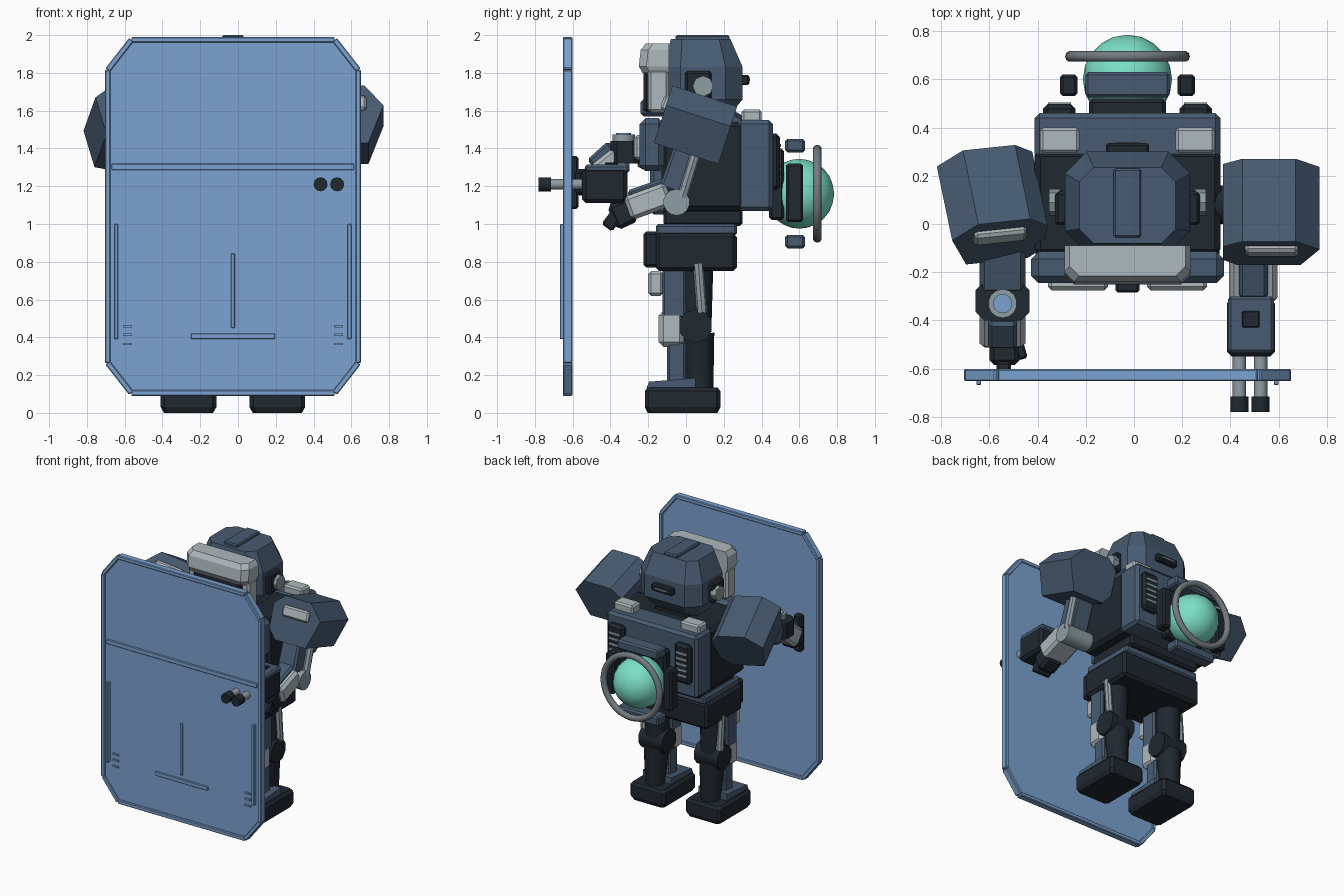
import bpy, bmesh, math
from mathutils import Vector, Matrix, Euler

if "Cube" in bpy.data.objects:
    bpy.data.objects.remove(bpy.data.objects["Cube"])

CX = -0.027  # body centre line


def material(name, rgb):
    m = bpy.data.materials.new(name)
    m.diffuse_color = (*rgb, 1)
    m.use_nodes = True
    m.node_tree.nodes["Principled BSDF"].inputs["Base Color"].default_value = m.diffuse_color
    return m


SLATE = material("slate_blue", (0.063, 0.105, 0.165))
DARK = material("near_black", (0.014, 0.021, 0.030))
LIGHT = material("light_grey", (0.42, 0.48, 0.51))
GREY = material("mid_grey", (0.17, 0.20, 0.22))
STEEL = material("pale_steel", (0.27, 0.34, 0.37))
BLUE = material("shield_blue", (0.20, 0.36, 0.63))
TEAL = material("glow_teal", (0.20, 0.75, 0.57))


def finish(name, bm, mat, bevel=0.0, matrix=None, smooth=False):
    if matrix is not None:
        bm.transform(matrix)
    bmesh.ops.recalc_face_normals(bm, faces=bm.faces)
    if bevel:
        bmesh.ops.bevel(bm, geom=bm.edges[:], offset=bevel, segments=1, affect='EDGES')
    for f in bm.faces:
        f.smooth = smooth
    me = bpy.data.meshes.new(name)
    bm.to_mesh(me)
    bm.free()
    me.materials.append(mat)
    ob = bpy.data.objects.new(name, me)
    bpy.context.collection.objects.link(ob)
    return ob


def box(name, x, y, z, mat, bevel=0.01):
    """Bevelled box from (min, max) ranges."""
    bm = bmesh.new()
    bmesh.ops.create_cube(bm, size=1)
    size = [r[1] - r[0] for r in (x, y, z)]
    mid = [(r[1] + r[0]) / 2 for r in (x, y, z)]
    m = Matrix.Translation(mid) @ Matrix.Diagonal((*size, 1))
    return finish(name, bm, mat, bevel, m)


def mid_box(name, half, y, z, mat, bevel=0.01):
    return box(name, (CX - half, CX + half), y, z, mat, bevel)


def pair(name, u, y, z, mat, bevel=0.01):
    """Two boxes mirrored about the body centre line."""
    box(name + "_right", (CX + u[0], CX + u[1]), y, z, mat, bevel)
    box(name + "_left", (CX - u[1], CX - u[0]), y, z, mat, bevel)


def frame(a, b):
    """Matrix at the middle of a-b with local z along it and local x near world x."""
    a, b = Vector(a), Vector(b)
    d = (b - a).normalized()
    s = Vector((1, 0, 0))
    if abs(d.x) > 0.9:
        s = Vector((0, 1, 0))
    s = (s - d * s.dot(d)).normalized()
    m = Matrix((s, d.cross(s), d)).transposed().to_4x4()
    m.translation = (a + b) / 2
    return m, (b - a).length


def beam(name, a, b, w, h, mat, bevel=0.01):
    m, n = frame(a, b)
    bm = bmesh.new()
    bmesh.ops.create_cube(bm, size=1)
    bm.transform(Matrix.Diagonal((w, h, n, 1)))
    return finish(name, bm, mat, bevel, m)


def rod(name, a, b, r, mat, r2=None, seg=12, smooth=True):
    m, n = frame(a, b)
    bm = bmesh.new()
    bmesh.ops.create_cone(bm, cap_ends=True, segments=seg, radius1=r,
                          radius2=r if r2 is None else r2, depth=n, matrix=m)
    ob = finish(name, bm, mat, smooth=False)
    for p in ob.data.polygons:
        p.use_smooth = smooth and len(p.vertices) == 4
    ob.data.set_sharp_from_angle(angle=math.radians(40))
    return ob


def loft(name, rings, mat, bevel=0.0, matrix=None):
    bm = bmesh.new()
    vs = [[bm.verts.new(p) for p in r] for r in rings]
    n = len(vs[0])
    for a, b in zip(vs, vs[1:]):
        for i in range(n):
            bm.faces.new((a[i], a[(i + 1) % n], b[(i + 1) % n], b[i]))
    bm.faces.new(vs[0][::-1])
    bm.faces.new(vs[-1])
    return finish(name, bm, mat, bevel, matrix)


def octagon(x0, x1, y0, y1, cx, cy):
    return [(x0 + cx, y0), (x1 - cx, y0), (x1, y0 + cy), (x1, y1 - cy),
            (x1 - cx, y1), (x0 + cx, y1), (x0, y1 - cy), (x0, y0 + cy)]


# Shield: panel, rim segments, raised ribs
outline = octagon(-0.69, 0.637, 0.105, 1.975, 0.125, 0.16)
loft("shield_panel", [[(x, y, z) for x, z in outline] for y in (-0.61, -0.638)], BLUE)
for i, p in enumerate(outline):
    q = outline[(i + 1) % 8]
    m, n = frame((p[0], -0.625, p[1]), (q[0], -0.625, q[1]))
    vertical = abs(p[0] - q[0]) < 0.01
    beam("shield_rim_%d" % i, (p[0], -0.627, p[1]), (q[0], -0.627, q[1]),
         0.03 if not abs(p[1] - q[1]) < 0.01 else 0.05,
         0.05 if not abs(p[1] - q[1]) < 0.01 else 0.03, BLUE, 0.005)
box("shield_cross_rail", (-0.67, 0.615), (-0.646, -0.63), (1.285, 1.32), BLUE, 0.004)
pair("shield_side_rib", (0.607, 0.627), (-0.667, -0.63), (0.39, 1.0), BLUE, 0.003)
mid_box("shield_center_rib", 0.01, (-0.65, -0.63), (0.45, 0.845), BLUE, 0.003)
mid_box("shield_lower_rib", 0.222, (-0.65, -0.63), (0.39, 0.42), BLUE, 0.003)
for i, z in enumerate((0.365, 0.413, 0.458)):
    pair("shield_notch_%d" % i, (0.535, 0.582), (-0.646, -0.63), (z - 0.006, z + 0.006), BLUE, 0)

# Head: faceted shell, crest, brow, face, ears
rings = []
for z, h, y0, y1, c in ((1.54, 0.17, -0.06, 0.20, 0.06), (1.66, 0.26, -0.12, 0.30, 0.09),
                        (1.83, 0.26, -0.12, 0.30, 0.09), (1.98, 0.20, -0.08, 0.235, 0.06)):
    rings.append([(x, y, z) for x, y in octagon(CX - h, CX + h, y0, y1, c, c)])
loft("head_shell", rings, SLATE)
mid_box("head_crest", 0.057, (-0.055, 0.23), (1.96, 2.0), SLATE, 0.008)
rings = []
for z, y0, k in ((1.80, -0.23, 0.25), (1.835, -0.25, 0.262), (1.92, -0.24, 0.262), (1.955, -0.215, 0.24)):
    rings.append([(CX - k, -0.09, z), (CX - k, y0 + 0.04, z), (CX - k + 0.04, y0, z),
                  (CX + k - 0.04, y0, z), (CX + k, y0 + 0.04, z), (CX + k, -0.09, z)])
loft("brow_guard", rings, LIGHT)
pair("cheek_guard", (0.19, 0.258), (-0.20, -0.09), (1.59, 1.82), LIGHT, 0.015)
mid_box("face_plate", 0.20, (-0.225, -0.08), (1.59, 1.82), DARK, 0.015)
mid_box("chin_guard", 0.13, (-0.24, -0.1), (1.57, 1.66), SLATE, 0.015)
mid_box("head_rear_slot", 0.09, (0.29, 0.335), (1.735, 1.79), DARK, 0.01)
mid_box("head_rear_light", 0.05, (0.33, 0.34), (1.757, 1.77), GREY, 0)
pair("ear_block", (0.24, 0.30), (-0.005, 0.135), (1.66, 1.81), DARK, 0.012)
for s in (-1, 1):
    rod("ear_disc_%d" % s, (CX + s * 0.28, 0.09, 1.73), (CX + s * 0.325, 0.09, 1.73), 0.055, STEEL, seg=8, smooth=False)

# Torso, chest and waist
mid_box("neck", 0.14, (-0.06, 0.22), (1.48, 1.6), DARK)
mid_box("torso_core", 0.385, (-0.13, 0.31), (1.07, 1.54), DARK, 0.025)
mid_box("chest_plate", 0.40, (-0.245, -0.115), (1.28, 1.56), SLATE, 0.03)
pair("chest_vent", (0.08, 0.33), (-0.275, -0.23), (1.34, 1.47), LIGHT, 0.015)
mid_box("chest_sensor", 0.05, (-0.285, -0.23), (1.36, 1.45), DARK, 0.01)
mid_box("belly", 0.27, (-0.19, -0.1), (1.05, 1.3), SLATE, 0.02)
mid_box("waist", 0.30, (-0.12, 0.30), (0.99, 1.08), DARK, 0.015)
mid_box("belt", 0.32, (-0.16, 0.27), (0.94, 1.0), SLATE, 0.012)
mid_box("pelvis", 0.34, (-0.16, 0.27), (0.75, 0.95), DARK, 0.02)
mid_box("pelvis_front_skirt", 0.31, (-0.225, -0.09), (0.77, 0.96), DARK, 0.015)

# Backpack with pads, louvred vents
mid_box("backpack", 0.385, (0.27, 0.46), (1.07, 1.55), SLATE, 0.02)
pair("backpack_top_pad", (0.20, 0.362), (0.295, 0.40), (1.53, 1.605), LIGHT, 0.012)
pair("backpack_vent", (0.215, 0.35), (0.44, 0.498), (1.18, 1.48), DARK, 0.02)
for i in range(5):
    z = 1.24 + i * 0.042
    pair("vent_louver_%d" % i, (0.235, 0.33), (0.49, 0.504), (z, z + 0.016), STEEL, 0)
mid_box("backpack_mount", 0.16, (0.44, 0.52), (1.02, 1.4), DARK, 0.015)

# Energy orb, ring and clamp blocks
bm = bmesh.new()
bmesh.ops.create_icosphere(bm, subdivisions=3, radius=0.185, matrix=Matrix.Translation((CX, 0.6, 1.16)))
finish("energy_orb", bm, TEAL, smooth=True)
bpy.ops.mesh.primitive_torus_add(major_radius=0.236, minor_radius=0.023, major_segments=40, minor_segments=10,
                                 location=(CX, 0.695, 1.16), rotation=(math.pi / 2, 0, 0))
ring = bpy.context.object
ring.name = "orb_ring"
ring.data.materials.append(GREY)
bpy.ops.object.shade_smooth()
for n, z in (("upper", 1.415), ("lower", 0.907)):
    mid_box("orb_clamp_" + n, 0.175, (0.525, 0.63), (z - 0.036, z + 0.036), SLATE, 0.012)
pair("orb_side_clamp", (0.207, 0.28), (0.53, 0.62), (1.01, 1.32), DARK, 0.012)

# Legs
for side, s in (("right", 1), ("left", -1)):
    c = CX + s * 0.235

    def part(name, h, y, z, mat, b=0.012):
        box(side + "_" + name, (c - h, c + h), y, z, mat, b)

    loft(side + "_foot", [[(x, y, z) for x, y in octagon(c - h, c + h, -0.218 + d, 0.182 - d, 0.02, 0.02)]
                          for z, h, d in ((0.0, 0.13, 0.015), (0.03, 0.147, 0), (0.115, 0.147, 0), (0.135, 0.13, 0.015))], DARK)
    loft(side + "_foot_cap", [[(c - 0.12, y0, z), (c + 0.12, y0, z), (c + 0.12, 0.05, z2), (c - 0.12, 0.05, z2)]
                              for y0, z, z2 in ((-0.21, 0.13, 0.13), (-0.195, 0.165, 0.185))], SLATE)
    rod(side + "_calf", (c, 0.075, 0.13), (c, 0.06, 0.42), 0.07, DARK, 0.09)
    part("shin", 0.07, (-0.10, 0.0), (0.16, 0.38), SLATE)
    part("knee_guard", 0.085, (-0.145, -0.01), (0.35, 0.54), LIGHT, 0.025)
    rod(side + "_knee_joint", (c - 0.10, 0.05, 0.46), (c + 0.10, 0.05, 0.46), 0.09, DARK, seg=10)
    rod(side + "_thigh", (c, 0.05, 0.46), (c, 0.06, 0.80), 0.085, DARK)
    part("thigh_plate", 0.085, (-0.125, 0.0), (0.50, 0.80), SLATE)
    part("thigh_guard", 0.06, (-0.20, -0.12), (0.62, 0.75), LIGHT, 0.015)
    rod(side + "_thigh_piston", (c + s * 0.085, 0.085, 0.53), (c + s * 0.085, 0.065, 0.79), 0.028, STEEL, seg=8)


def shoulder(name, loc, rot, s):
    """Faceted shoulder pad with a front plate; s mirrors it."""
    prof = [(-0.20, -0.09), (-0.14, -0.16), (0.12, -0.16), (0.20, 0.05), (0.10, 0.16), (-0.12, 0.16), (-0.20, 0.09)]
    m = Matrix.Translation(loc) @ Euler([math.radians(a) for a in rot]).to_matrix().to_4x4()
    loft(name + "_shoulder_pad", [[(s * x, y, z) for x, z in prof] for y in (-0.18, 0.18)], SLATE, 0, m)
    bm = bmesh.new()
    bmesh.ops.create_cube(bm, size=1)
    bm.transform(Matrix.Translation((0, -0.185, 0.06)) @ Matrix.Diagonal((0.22, 0.04, 0.08, 1)))
    finish(name + "_shoulder_plate", bm, LIGHT, 0.012, m)


shoulder("right", (0.57, 0.05, 1.525), (-18, 0, 0), 1)
shoulder("left", (-0.595, 0.08, 1.505), (-30, 10, 6), -1)
rod("shoulder_axle", (-0.5, 0.08, 1.46), (0.45, 0.08, 1.46), 0.08, DARK)

# Right arm with hand
X = 0.495
beam("right_upper_arm", (X, 0.03, 1.45), (X, -0.07, 1.17), 0.15, 0.15, SLATE, 0.015)
rod("right_arm_piston", (X + 0.09, 0.06, 1.40), (X + 0.09, -0.02, 1.14), 0.028, STEEL, seg=8)
rod("right_elbow", (X - 0.11, -0.05, 1.115), (X + 0.11, -0.05, 1.115), 0.07, STEEL, seg=14)
beam("right_forearm", (X, -0.09, 1.16), (X, -0.31, 1.08), 0.20, 0.13, LIGHT, 0.02)
beam("right_forearm_core", (X, -0.06, 1.19), (X, -0.29, 1.11), 0.12, 0.14, SLATE, 0.015)
beam("right_hand", (X, -0.28, 1.08), (X, -0.39, 1.03), 0.14, 0.14, DARK, 0.02)
beam("right_fingers", (X, -0.36, 1.06), (X, -0.42, 0.98), 0.13, 0.07, DARK, 0.012)

# Twin-barrel gun
G = 0.485
box("gun_body", (G - 0.1, G + 0.1), (-0.55, -0.31), (1.11, 1.30), DARK, 0.02)
box("gun_top_cover", (G - 0.095, G + 0.095), (-0.535, -0.30), (1.27, 1.315), SLATE, 0.012)
box("gun_sight", (G - 0.036, G + 0.036), (-0.43, -0.36), (1.30, 1.325), DARK, 0.004)
box("gun_grip", (G - 0.035, G + 0.035), (-0.40, -0.33), (1.02, 1.12), DARK)
for i, x in enumerate((0.437, 0.525)):
    rod("gun_barrel_%d" % i, (x, -0.54, 1.21), (x, -0.73, 1.21), 0.028, STEEL)
    rod("gun_muzzle_%d" % i, (x, -0.715, 1.21), (x, -0.78, 1.21), 0.037, DARK)

# Left arm reaching the shield
X = -0.545
beam("left_upper_arm", (X, 0.0, 1.44), (X, -0.27, 1.36), 0.19, 0.16, SLATE, 0.02)
loft("left_elbow", [[(x, y, z) for x, y in octagon(X - 0.112, X + 0.112, -0.40, -0.24, 0.035, 0.035)]
                    for z in (1.32, 1.44)], DARK)
rod("left_elbow_ring", (X, -0.33, 1.42), (X, -0.33, 1.475), 0.06, STEEL, seg=14)
rod("left_elbow_cap", (X, -0.33, 1.47), (X, -0.33, 1.482), 0.04, BLUE, seg=14)
beam("left_forearm", (X, -0.33, 1.36), (X, -0.48, 1.24), 0.19, 0.14, LIGHT, 0.02)
beam("left_wrist", (X, -0.36, 1.38), (X, -0.47, 1.28), 0.12, 0.16, SLATE, 0.015)
box("left_hand", (-0.60, -0.475), (-0.585, -0.46), (1.15, 1.29), DARK, 0.02)
beam("left_thumb", (-0.48, -0.49, 1.25), (-0.46, -0.56, 1.25), 0.04, 0.05, DARK, 0.008)
box("shield_handle", (-0.57, -0.51), (-0.62, -0.57), (1.08, 1.36), DARK, 0.01)
